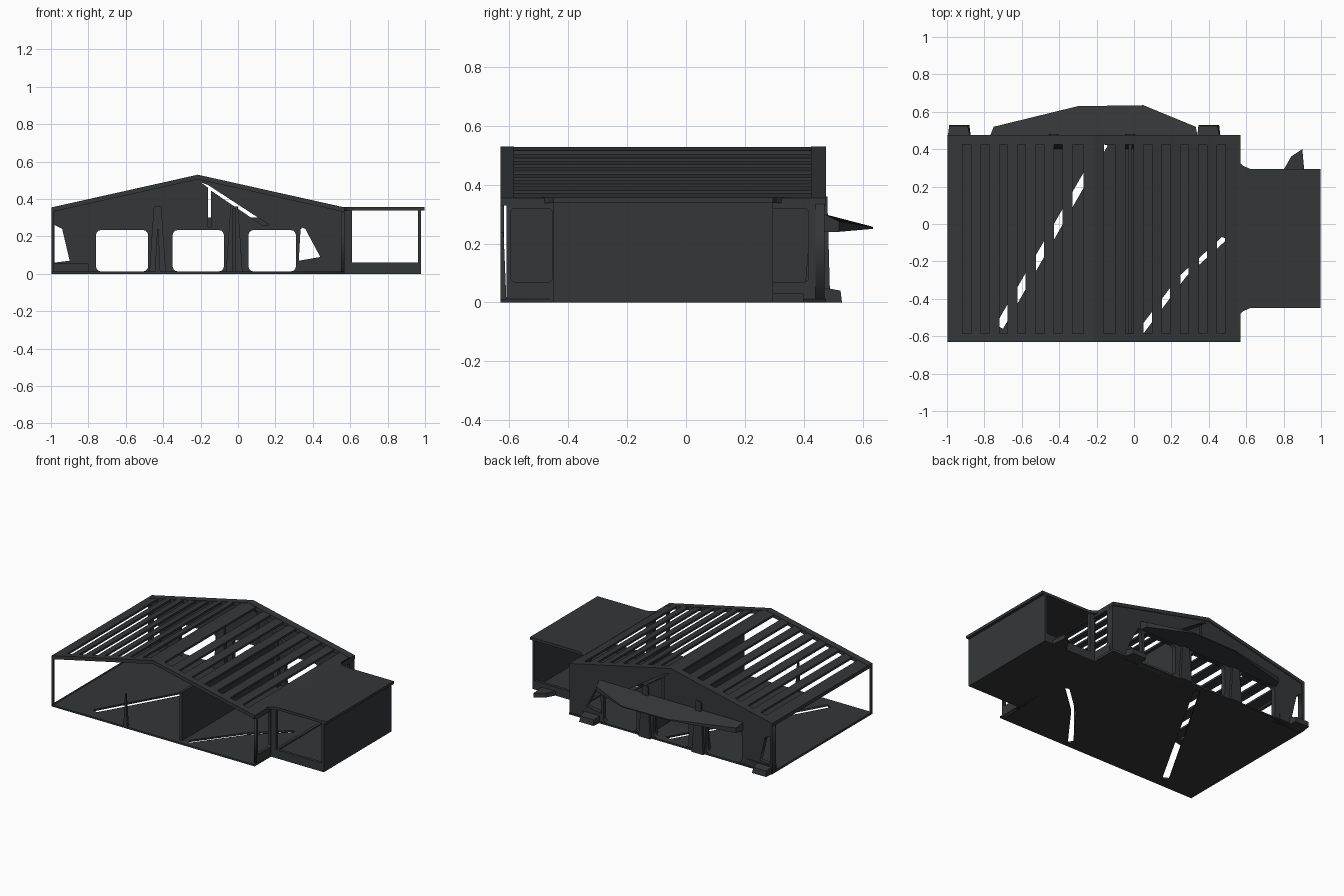
import bpy, math
from mathutils import Matrix, Vector

if "Cube" in bpy.data.objects:
    bpy.data.objects.remove(bpy.data.objects["Cube"])

dark = bpy.data.materials.new("charcoal")
dark.diffuse_color = (0.035, 0.037, 0.04, 1)
dark.use_nodes = True
dark.node_tree.nodes["Principled BSDF"].inputs["Base Color"].default_value = dark.diffuse_color


def add(name, mesh, matrix=None):
    ob = bpy.data.objects.new(name, mesh)
    bpy.context.collection.objects.link(ob)
    mesh.materials.clear()
    mesh.materials.append(dark)
    if matrix is not None:
        mesh.transform(matrix)
    return ob


def prism(name, bottom, top):
    """Closed solid between two matching rings of points."""
    n = len(bottom)
    faces = [tuple(reversed(range(n))), tuple(range(n, 2 * n))]
    faces += [(i, (i + 1) % n, n + (i + 1) % n, n + i) for i in range(n)]
    me = bpy.data.meshes.new(name)
    me.from_pydata(list(bottom) + list(top), [], faces)
    return add(name, me)


def box(name, x0, x1, y0, y1, z0, z1):
    ring = [(x0, y0), (x1, y0), (x1, y1), (x0, y1)]
    return prism(name, [(x, y, z0) for x, y in ring], [(x, y, z1) for x, y in ring])


def panel(name, loops, thick, matrix):
    """Flat sheet with holes: the first loop is the outline."""
    cu = bpy.data.curves.new(name, 'CURVE')
    cu.dimensions, cu.fill_mode, cu.extrude = '2D', 'BOTH', thick / 2
    for loop in loops:
        sp = cu.splines.new('POLY')
        sp.points.add(len(loop) - 1)
        for p, (a, b) in zip(sp.points, loop):
            p.co = (a, b, 0, 1)
        sp.use_cyclic_u = True
    tmp = bpy.data.objects.new(name + "_curve", cu)
    bpy.context.collection.objects.link(tmp)
    dg = bpy.context.evaluated_depsgraph_get()
    me = bpy.data.meshes.new_from_object(tmp.evaluated_get(dg))
    bpy.data.objects.remove(tmp)
    return add(name, me, matrix)


def rounded(x0, x1, y0, y1, r):
    pts = []
    for k, (cx, cy) in enumerate([(x1 - r, y1 - r), (x0 + r, y1 - r), (x0 + r, y0 + r), (x1 - r, y0 + r)]):
        for j in range(4):
            a = math.pi / 2 * (k + j / 3)
            pts.append((cx + r * math.cos(a), cy + r * math.sin(a)))
    return pts


XZ = Matrix.Rotation(math.pi / 2, 4, 'X')
YZ = Matrix(((0, 0, 1, 0), (1, 0, 0, 0), (0, 1, 0, 0), (0, 0, 0, 1)))
L, R, RIDGE, EAVE, TOP = -0.998, 0.57, -0.215, 0.355, 0.53
F, B = -0.63, 0.475

# Floor with diagonal slits
panel("floor", [
    [(L, F), (R, F), (R, B), (L, B)],
    [(-0.74, -0.54), (-0.70, -0.56), (-0.14, 0.42), (-0.18, 0.43)],
    [(0.02, -0.57), (0.04, -0.60), (0.28, -0.28), (0.50, -0.08), (0.47, -0.07), (0.24, -0.28)],
], 0.012, Matrix.Translation((0, 0, 0.006)))

# Back wall with three doorways, slanted side lights and a split
back = [(L, 0), (R, 0), (R, EAVE - 0.02), (RIDGE, TOP - 0.02), (L, EAVE - 0.02)]
doors = [rounded(a, b, 0.012, 0.235, 0.03) for a, b in ((-0.76, -0.48), (-0.35, -0.075), (0.055, 0.31))]
lights = [[(-0.98, 0.06), (-0.90, 0.07), (-0.94, 0.24), (-0.98, 0.26)],
          [(0.325, 0.07), (0.44, 0.09), (0.36, 0.24), (0.335, 0.25)]]
split = [(-0.20, 0.49), (-0.16, 0.475), (0.17, 0.26), (0.13, 0.26), (-0.145, 0.445), (-0.145, 0.25), (-0.16, 0.25), (-0.16, 0.46)]
panel("back_wall", [back] + doors + lights + [split], 0.03, Matrix.Translation((0, B - 0.02, 0)) @ XZ)

# Tapered piers between the doorways, inside and out
for i, x in enumerate((-0.43, -0.02, 0.36, -0.84)):
    w = 0.045 if i < 2 else 0.03
    prism(f"pier_{i}",
          [(x - w, 0.40, 0), (x + w, 0.40, 0), (x + w, 0.49, 0), (x - w, 0.49, 0)],
          [(x - 0.02, 0.43, 0.36), (x + 0.02, 0.43, 0.36), (x + 0.02, 0.48, 0.36), (x - 0.02, 0.48, 0.36)]) if i < 2 else None

# Pointed canopy on the back
outline = [(-0.77, 0.47), (0.34, 0.47), (0.33, 0.52), (0.05, 0.635), (-0.30, 0.63), (-0.75, 0.52)]
top_z = (0.30, 0.30, 0.275, 0.257, 0.257, 0.275)
prism("canopy", [(x, y, 0.25 if y > 0.6 else 0.24) for x, y in outline],
      [(x, y, z) for (x, y), z in zip(outline, top_z)])

# Roof slats, stepped down each slope, joined by gable rafters
for side, edge in (("left", L), ("right", R)):
    def at(t, dz=0.0):
        return (RIDGE + (edge - RIDGE) * t, TOP + (EAVE - TOP) * t + dz)
    n = 8
    for i in range(n):
        t0 = i / n + (0.0 if i == 0 else 0.02)
        t1 = t0 + (0.07 if i < n - 1 else 0.105)
        a, b = at(t0, -0.002), at(t1, -0.002)
        prism(f"slat_{side}_{i}",
              [(x, F + 0.01, z - 0.014) for x, z in (a, b)] + [(x, B - 0.01, z - 0.014) for x, z in (b, a)],
              [(x, F + 0.01, z) for x, z in (a, b)] + [(x, B - 0.01, z) for x, z in (b, a)])
    for name, y0, y1 in (("front", F, F + 0.045), ("back", B - 0.05, B)):
        a, b = at(0), at(1)
        prism(f"rafter_{name}_{side}",
              [(a[0], y0, a[1] - 0.025), (b[0], y0, b[1] - 0.025), (b[0], y1, b[1] - 0.025), (a[0], y1, a[1] - 0.025)],
              [(a[0], y0, a[1]), (b[0], y0, b[1]), (b[0], y1, b[1]), (a[0], y1, a[1])])
    s = 1 if edge < 0 else -1
    xs = sorted((edge, edge + s * 0.02))
    box(f"eave_beam_{side}", *xs, F, B, EAVE - 0.025, EAVE)

# Corner posts, left sill and the slim front post
box("front_left_post", L, L + 0.012, F, F + 0.012, 0, EAVE)
box("back_left_post", L, L + 0.018, B - 0.04, B, 0, EAVE)
box("left_sill", L, L + 0.012, F, B, 0, 0.015)
box("left_back_sill", L, -0.80, B - 0.05, B, 0, 0.055)
prism("slim_post", [(-0.445, F, 0), (-0.415, F, 0), (-0.415, F + 0.02, 0), (-0.445, F + 0.02, 0)],
      [(-0.432, F, 0.24), (-0.425, F, 0.24), (-0.425, F + 0.01, 0.24), (-0.432, F + 0.01, 0.24)])

# Long inner partition
box("partition", -0.03, -0.012, F + 0.03, B - 0.02, 0, 0.35)

# Right side wall: two windows and the opening into the annex
panel("right_wall", [
    [(F + 0.02, 0), (B - 0.015, 0), (B - 0.015, EAVE), (F + 0.02, EAVE)],
    rounded(-0.595, -0.455, 0.07, 0.32, 0.012),
    rounded(0.28, 0.415, 0.07, 0.32, 0.012),
    rounded(-0.42, 0.25, 0.02, 0.33, 0.012),
], 0.02, Matrix.Translation((R - 0.01, 0, 0)) @ YZ)

# Annex, open at front and back
AF, AB = -0.45, 0.295
box("annex_floor", R - 0.01, 0.975, AF, AB, 0, 0.012)
box("annex_wall", 0.962, 0.978, AF, AB, 0, 0.345)
ring = [(R - 0.01, AF - 0.04), (0.585, AF - 0.015), (0.62, AF), (0.998, AF), (0.998, AB), (0.62, AB), (0.585, AB + 0.015), (R - 0.01, AB + 0.04)]
prism("annex_roof", [(x, y, 0.338) for x, y in ring], [(x, y, 0.357) for x, y in ring])
for name, y in (("front", AF), ("back", AB - 0.02)):
    box(f"annex_sill_{name}", R, 0.97, y, y + 0.02, 0, 0.06)
    box(f"annex_jamb_{name}", R, 0.61, y, y + 0.02, 0, 0.345)

# Small footings behind the walls
for name, x0, x1 in (("left", L, -0.87), ("right", 0.335, 0.465)):
    prism(f"footing_{name}",
          [(x0, B - 0.03, 0), (x1, B - 0.03, 0), (x1 - 0.01, 0.53, 0), (x0 + 0.01, 0.53, 0)],
          [(x0, B - 0.03, 0.055), (x1, B - 0.03, 0.055), (x1 - 0.02, 0.525, 0.04), (x0 + 0.01, 0.525, 0.04)])
flap = [(0.80, 0.29), (0.91, 0.29), (0.90, 0.40), (0.84, 0.36)]
prism("annex_flap", [(x, y, 0.0) for x, y in flap], [(x, y, 0.03) for x, y in flap])
